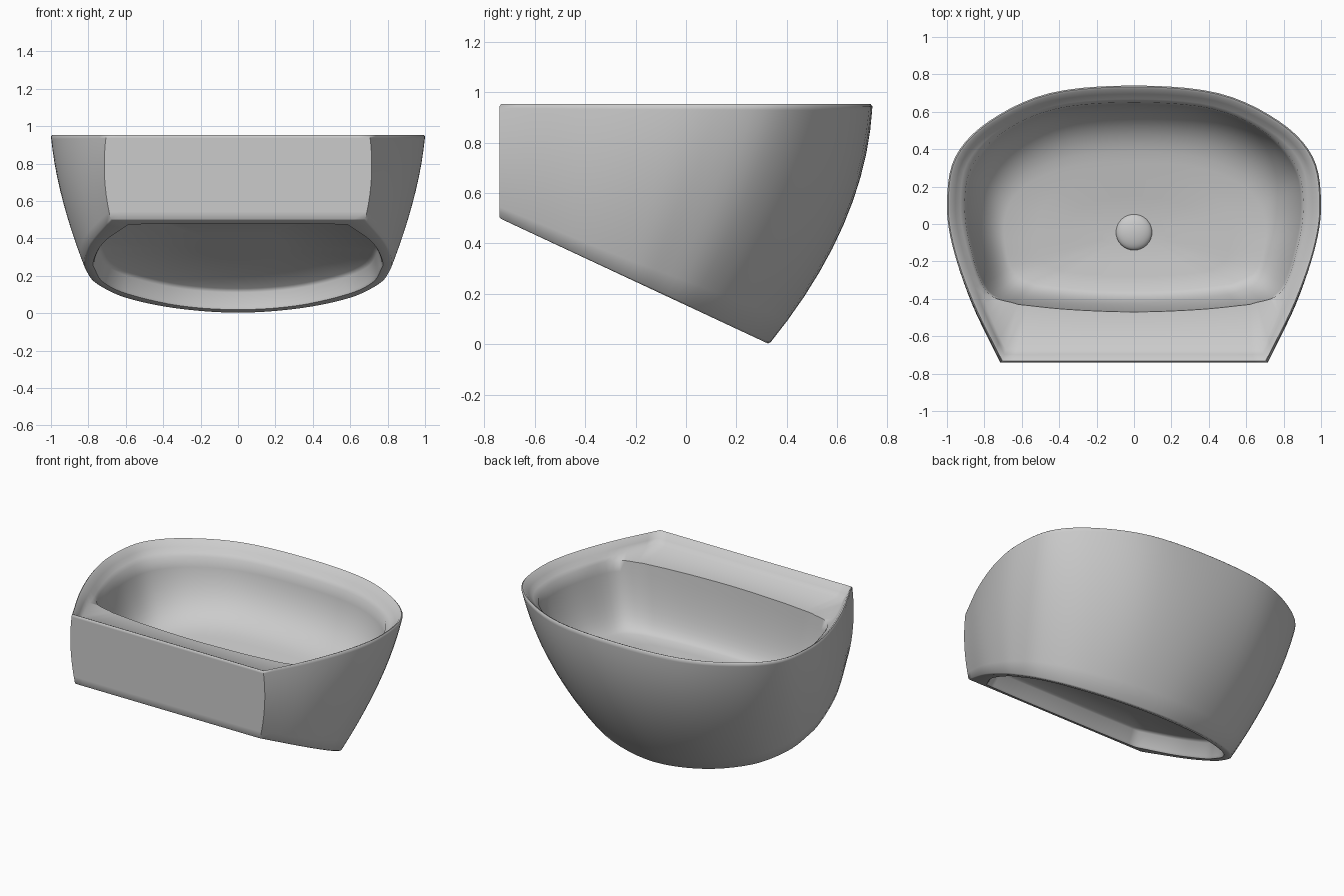
import bpy, bmesh, math
from mathutils import Vector

if "Cube" in bpy.data.objects:
    bpy.data.objects.remove(bpy.data.objects["Cube"])

# Half outlines, front centre to back centre (mirrored for the left side)
TOP = [(0, -.74), (.4, -.74), (.705, -.74), (.865, -.42), (.97, -.12), (1, .12), (.955, .36), (.775, .55), (.45, .7), (0, .74)]
BASE = [(0, -.74), (.38, -.74), (.68, -.74), (.79, -.46), (.82, -.25), (.805, -.13), (.75, .01), (.6, .16), (.33, .28), (0, .33)]
EDGE = [(0, -.47), (.35, -.457), (.62, -.43), (.79, -.36), (.88, -.1), (.905, .12), (.865, .31), (.71, .485), (.42, .615), (0, .65)]
FLOOR = [(0, -.36), (.28, -.35), (.52, -.32), (.65, -.25), (.69, -.1), (.69, .03), (.64, .15), (.52, .24), (.3, .31), (0, .33)]
RECESS = [(0, -.69), (.33, -.69), (.58, -.68), (.71, -.48), (.765, -.27), (.755, -.16), (.71, -.02), (.58, .11), (.31, .24), (0, .285)]
STEPS, CORNER = 5, 2


def smooth_run(pts, head, tail):
    p = [head] + pts + [tail]
    out = []
    for i in range(1, len(p) - 2):
        a, b, c, d = p[i - 1:i + 3]
        for k in range(STEPS):
            t = k / STEPS
            out.append(.5 * (2 * b + (c - a) * t + (2 * a - 5 * b + 4 * c - d) * t * t
                             + (3 * b - a - 3 * c + d) * t ** 3))
    return out


def outline(half):
    """Closed smooth ring with a break at the front corner."""
    p = [Vector((x, y, 0)) for x, y in half]
    flip = lambda v: Vector((-v.x, v.y, 0))
    c = CORNER
    right = smooth_run(p[:c + 1], flip(p[1]), 2 * p[c] - p[c - 1])
    right += smooth_run(p[c:], 2 * p[c] - p[c + 1], flip(p[-2]))
    right.append(p[-1])
    return right + [flip(v) for v in reversed(right[1:-1])]


def lift(ring, fn):
    return [Vector((v.x, v.y, fn(v))) for v in ring]


def slant(v):
    return .5 - .467 * (v.y + .74)


top = lift(outline(TOP), lambda v: .945)
base = lift(outline(BASE), slant)
edge = lift(outline(EDGE), lambda v: .87)
floor = lift(outline(FLOOR), lambda v: .475 + .06 * (v.y + .04))
recess = lift(outline(RECESS), slant)


def rim(dist, z):
    out = []
    for a, b in zip(top, edge):
        d = (b - a).to_2d()
        q = a.to_2d() + d.normalized() * min(dist, d.length * .85)
        out.append(Vector((q.x, q.y, z)))
    return out


def shrink(ring, s, centre):
    return [centre + (v - centre) * s for v in ring]


# Underside recess
up = Vector((0, .423, .906)) * .11
mid = Vector((0, -.2, slant(Vector((0, -.2, 0)))))
rings = [[v + up for v in shrink(recess, s, mid)] for s in (.3, .95)]
rings.append([v + up * .85 for v in shrink(recess, .98, mid)])
rings.append([v + up * .12 for v in recess])
rings.append(shrink(recess, 1.01, mid))
rings.append(shrink(base, .99, mid))

# Outer wall, bulging more towards the back
for t in (.008, .1, .2, .3, .4, .5, .6, .7, .8, .9, .98, 1):
    ring = []
    for a, b in zip(base, top):
        v = a.lerp(b, t)
        w = 4 * t * (1 - t)
        back = max(0, min(1, (b.y + .3) / 1.04))
        v.x *= 1 + .03 * w
        if b.y > -.739:
            v.y += .09 * w * back ** 2
        ring.append(v)
    rings.append(ring)

# Rim and recessed front ledge
rings += [rim(.007, .953), rim(.018, .948), rim(.045, .915), rim(.072, .887), edge]

# Bowl wall and dished floor
for k in range(1, 11):
    t = k / 10
    ring = []
    for a, b in zip(edge, floor):
        c = Vector((a.x * .93, a.y * .95, b.z + .04))
        ring.append(a * (1 - t) ** 2 + c * 2 * t * (1 - t) + b * t * t)
    rings.append(ring)
centre = Vector((0, -.04, .44))
for s in (.75, .5, .25):
    rings.append([Vector((v.x, v.y, v.z - .008 * (1 - s))) for v in shrink(floor, s, centre)])

bm = bmesh.new()
loops = [[bm.verts.new(v) for v in r] for r in rings]
n = len(top)
for a, b in zip(loops, loops[1:]):
    for i in range(n):
        j = (i + 1) % n
        bm.faces.new((a[i], a[j], b[j], b[i]))
bm.faces.new(loops[0])
bm.faces.new(loops[-1])
bmesh.ops.recalc_face_normals(bm, faces=bm.faces[:])
mesh = bpy.data.meshes.new("basin")
bm.to_mesh(mesh)
bm.free()
basin = bpy.data.objects.new("basin", mesh)
bpy.context.collection.objects.link(basin)

# Domed drain plug
bpy.ops.mesh.primitive_uv_sphere_add(segments=32, ring_count=16, radius=.097, location=(0, -.043, .44))
drain = bpy.context.object
drain.name = "drain_plug"
drain.scale.z = .4

for ob in (basin, drain):
    bpy.ops.object.select_all(action='DESELECT')
    ob.select_set(True)
    bpy.context.view_layer.objects.active = ob
    bpy.ops.object.shade_smooth_by_angle(angle=math.radians(58))
